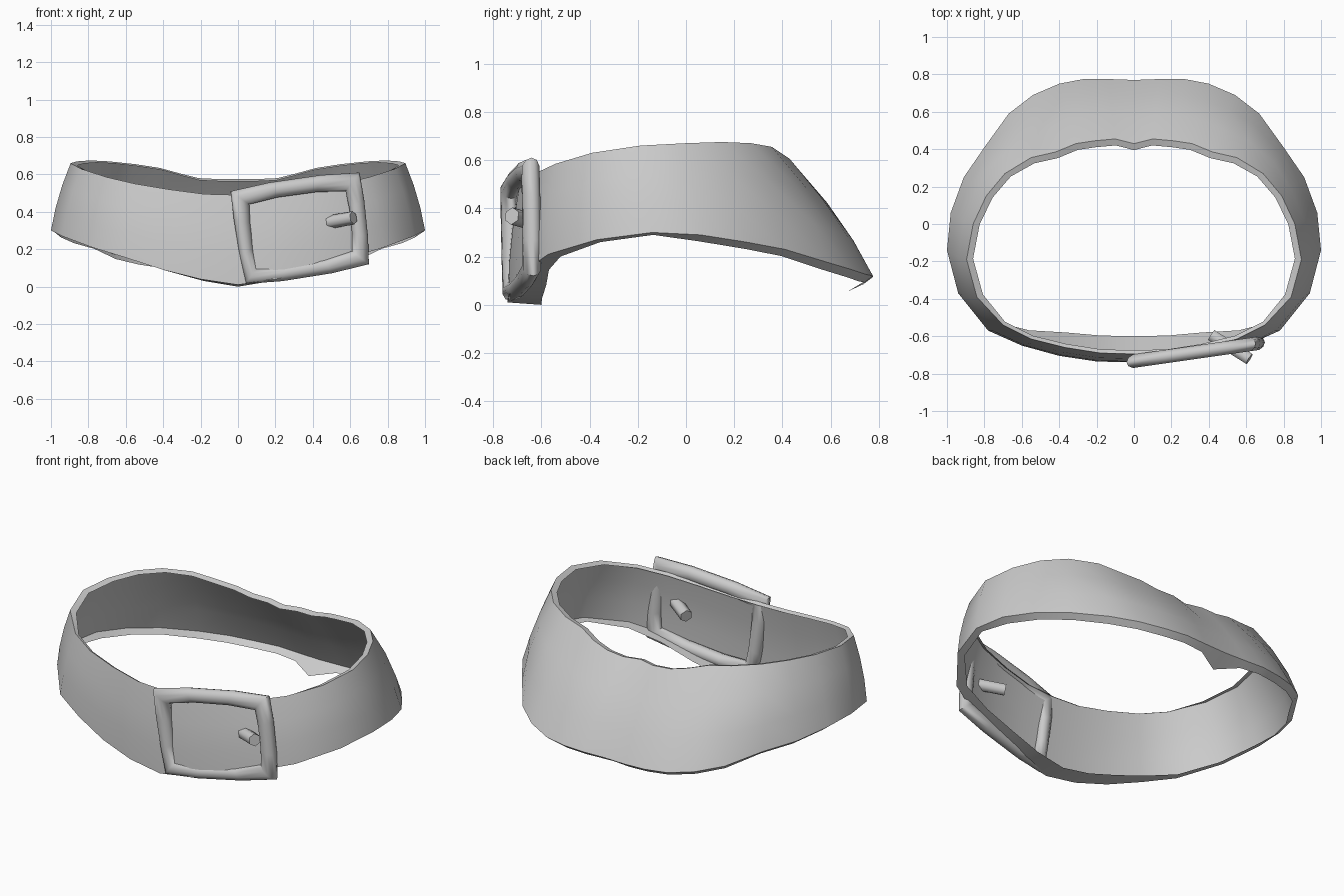
import bpy, bmesh, math
from mathutils import Vector

if "Cube" in bpy.data.objects:
    bpy.data.objects.remove(bpy.data.objects["Cube"])

grey = bpy.data.materials.new("plain grey")
grey.diffuse_color = (0.6, 0.6, 0.6, 1)
grey.use_nodes = True
grey.node_tree.nodes["Principled BSDF"].inputs["Base Color"].default_value = grey.diffuse_color


def make_object(name, bm, angle):
    bmesh.ops.recalc_face_normals(bm, faces=bm.faces[:])
    mesh = bpy.data.meshes.new(name)
    bm.to_mesh(mesh)
    bm.free()
    mesh.materials.append(grey)
    ob = bpy.data.objects.new(name, mesh)
    bpy.context.collection.objects.link(ob)
    bpy.ops.object.select_all(action='DESELECT')
    ob.select_set(True)
    bpy.context.view_layer.objects.active = ob
    bpy.ops.object.shade_smooth_by_angle(angle=math.radians(angle))
    return ob


def skin(rows, closed_rows):
    """Quads between neighbouring rows of points; the rows form a closed ring."""
    bm = bmesh.new()
    grid = [[bm.verts.new(p) for p in row] for row in rows]
    n, m = len(grid), len(grid[0])
    for i in range(n):
        a, b = grid[i], grid[(i + 1) % n]
        for j in range(m if closed_rows else m - 1):
            k = (j + 1) % m
            bm.faces.new((a[j], b[j], b[k], a[k]))
    return bm


# Strap stations from back centre round to front centre:
# bottom edge x y z, top edge x y z, width of the folded bottom lip
stations = [
    (0, .77, .115, 0, .43, .575, .10),
    (.14, .775, .115, .10, .455, .575, .04),
    (.27, .775, .12, .21, .445, .58, .035),
    (.40, .75, .125, .31, .43, .605, .035),
    (.54, .69, .145, .42, .385, .635, .035),
    (.67, .59, .175, .55, .355, .655, .035),
    (.80, .41, .23, .69, .27, .67, .035),
    (.91, .25, .26, .79, .15, .675, .035),
    (.98, .06, .29, .86, 0, .67, .035),
    (1.0, -.14, .30, .895, -.19, .66, .035),
    (.94, -.37, .27, .84, -.39, .63, .04),
    (.78, -.57, .21, .70, -.54, .585, .06),
    (.60, -.65, .155, .55, -.615, .55, .09),
    (.40, -.705, .09, .37, -.66, .52, .13),
    (.20, -.735, .04, .18, -.69, .495, .14),
    (0, -.74, .01, 0, -.695, .49, .14),
]


def strap_row(s, side):
    bottom, top = Vector(s[0:3]), Vector(s[3:6])
    inward = Vector((-bottom.x * 0.5, -bottom.y, 0)).normalized()
    if bottom.y > -.6 and abs(bottom.y) < .5:
        inward = Vector((-bottom.x, -bottom.y, 0)).normalized()
    lip = bottom + inward * s[6]
    lip.z -= .01 if bottom.y < 0 else .01 + s[6] * .5
    rim = top + inward * (.035 if top.y > -.5 else .02) - Vector((0, 0, .012))
    bulge = .028 if bottom.y > .3 else .012
    wall = [bottom.lerp(top, t) - inward * bulge * 4 * t * (1 - t) for t in (.33, .67)]
    row = [lip, bottom] + wall + [top, rim]
    return [(p.x * side, p.y, p.z) for p in row]


rows = [strap_row(s, 1) for s in stations]
rows += [strap_row(s, -1) for s in reversed(stations[1:-1])]
make_object("strap", skin(rows, False), 50)


# Buckle frame: slightly bowed four-sided ring with rounded bars
def buckle_y(x):
    return -.733 + .143 * x


outer = [(-.04, .51), (.65, .61), (.70, .12), (.04, .015)]
inner = [(.06, .44), (.575, .51), (.61, .19), (.10, .10)]
bow = [(0, .02), (.012, 0), (0, -.02), (-.008, 0)]
rows = []
for i in range(4):
    for t in (0, .3, .7):
        f = 4 * t * (1 - t)
        pts = []
        for ring in (outer, inner):
            a, b = Vector(ring[i]), Vector(ring[(i + 1) % 4])
            pts.append(a.lerp(b, t) + Vector(bow[i]) * f)
        mid, half = (pts[0] + pts[1]) / 2, (pts[0] - pts[1]) / 2
        row = []
        for k in range(10):
            ang = 2 * math.pi * k / 10
            p = mid + half * math.cos(ang)
            row.append((p.x, buckle_y(p.x) + .038 * math.sin(ang), p.y))
        rows.append(row)
make_object("buckle_frame", skin(rows, True), 50)

# Prong: short six-sided pin poking through the strap
start, end = Vector((.415, -.595, .332)), Vector((.617, -.722, .368))
axis = end - start
bm = bmesh.new()
bmesh.ops.create_cone(bm, cap_ends=True, segments=6, radius1=.036,
                      radius2=.036, depth=axis.length)
turn = axis.to_track_quat('Z', 'Y').to_matrix().to_4x4()
bm.transform(turn)
bmesh.ops.translate(bm, verts=bm.verts[:], vec=(start + end) / 2)
make_object("buckle_prong", bm, 65)
